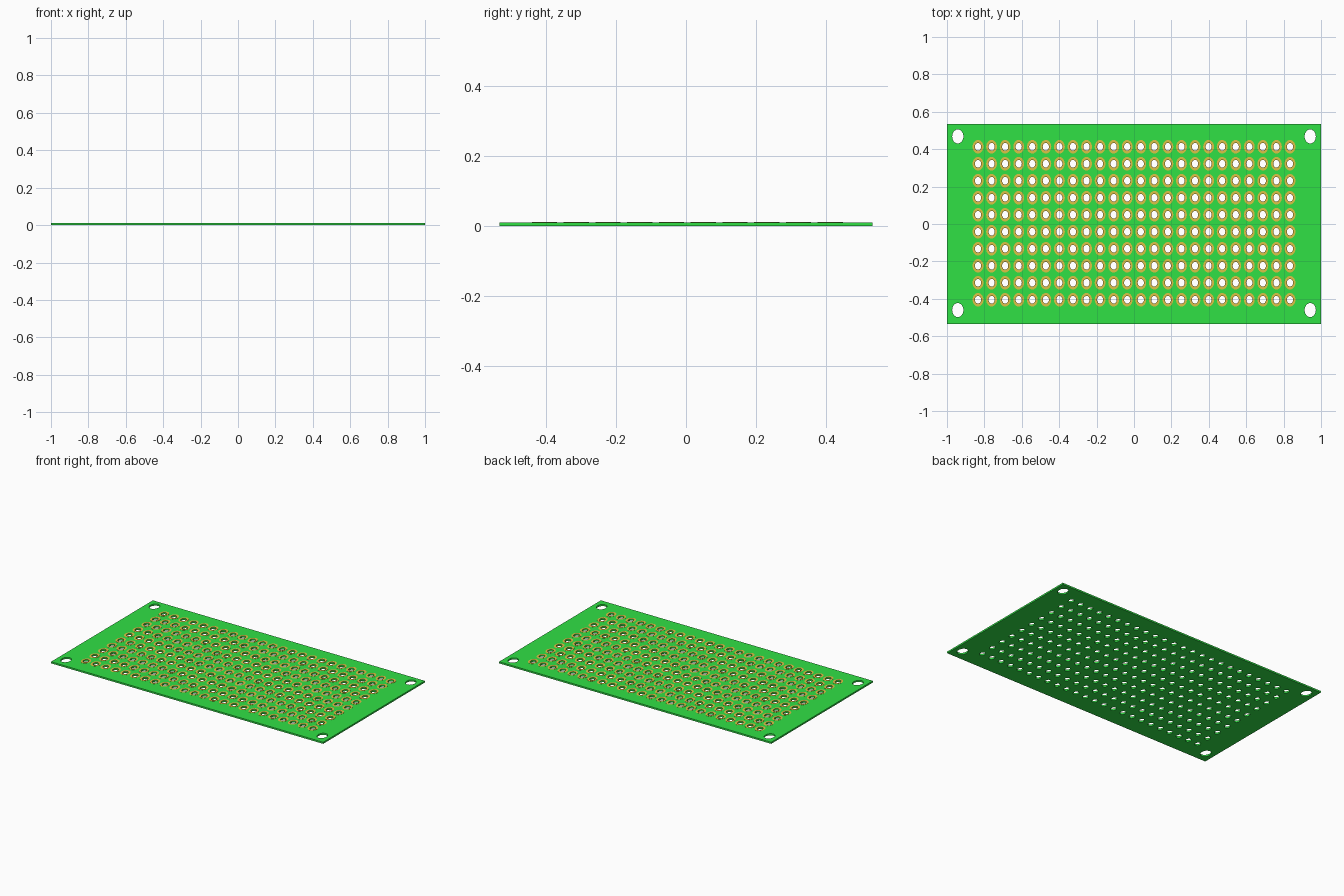
import bpy
from math import cos, sin, tau

if "Cube" in bpy.data.objects:
    bpy.data.objects.remove(bpy.data.objects["Cube"])

HALF_X, HALF_Y = 1.0, 0.534
THICK, PAD = 0.0108, 0.0006          # board thickness, copper pad thickness
STRETCH = 1.25                       # holes are taller in y than in x
COLS, ROWS = 24, 10
SIDES = 24


def material(name, color):
    m = bpy.data.materials.new(name)
    m.diffuse_color = (*color, 1)
    m.use_nodes = True
    m.node_tree.nodes["Principled BSDF"].inputs["Base Color"].default_value = m.diffuse_color
    return m


def oval(cx, cy, r):
    return [(cx + r * cos(tau * i / SIDES), cy + STRETCH * r * sin(tau * i / SIDES))
            for i in range(SIDES)]


def plate(name, loops, z0, z1, mat):
    """Flat plate from closed outlines; inner outlines become holes."""
    cu = bpy.data.curves.new(name, 'CURVE')
    cu.dimensions = '2D'
    cu.fill_mode = 'BOTH'
    cu.extrude = (z1 - z0) / 2
    for pts in loops:
        s = cu.splines.new('POLY')
        s.points.add(len(pts) - 1)
        for p, (x, y) in zip(s.points, pts):
            p.co = (x, y, 0, 1)
        s.use_cyclic_u = True
    cu.materials.append(mat)
    ob = bpy.data.objects.new(name, cu)
    ob.location.z = (z0 + z1) / 2
    bpy.context.collection.objects.link(ob)
    bpy.ops.object.select_all(action='DESELECT')
    ob.select_set(True)
    bpy.context.view_layer.objects.active = ob
    bpy.ops.object.convert(target='MESH')
    bpy.ops.object.shade_smooth_by_angle()
    return bpy.context.object


green = material("board_green", (0.03, 0.75, 0.06))
gold = material("pad_gold", (0.72, 0.55, 0.06))

# Hole grid and corner mounting holes
grid = [(-0.834 + 1.668 * c / (COLS - 1), -0.405 + 0.818 * r / (ROWS - 1))
        for c in range(COLS) for r in range(ROWS)]
corners = [(sx * 0.942, y) for sx in (-1, 1) for y in (-0.46, 0.468)]

# Perforated board
outline = [(-HALF_X, -HALF_Y), (HALF_X, -HALF_Y), (HALF_X, HALF_Y), (-HALF_X, HALF_Y)]
holes = [oval(x, y, 0.0165) for x, y in grid] + [oval(x, y, 0.03) for x, y in corners]
plate("circuit_board", [outline] + holes, 0, THICK, green)

# Copper solder rings on the top face
rings = [oval(x, y, r) for x, y in grid for r in (0.029, 0.0165)]
plate("solder_rings", rings, THICK, THICK + PAD, gold)
